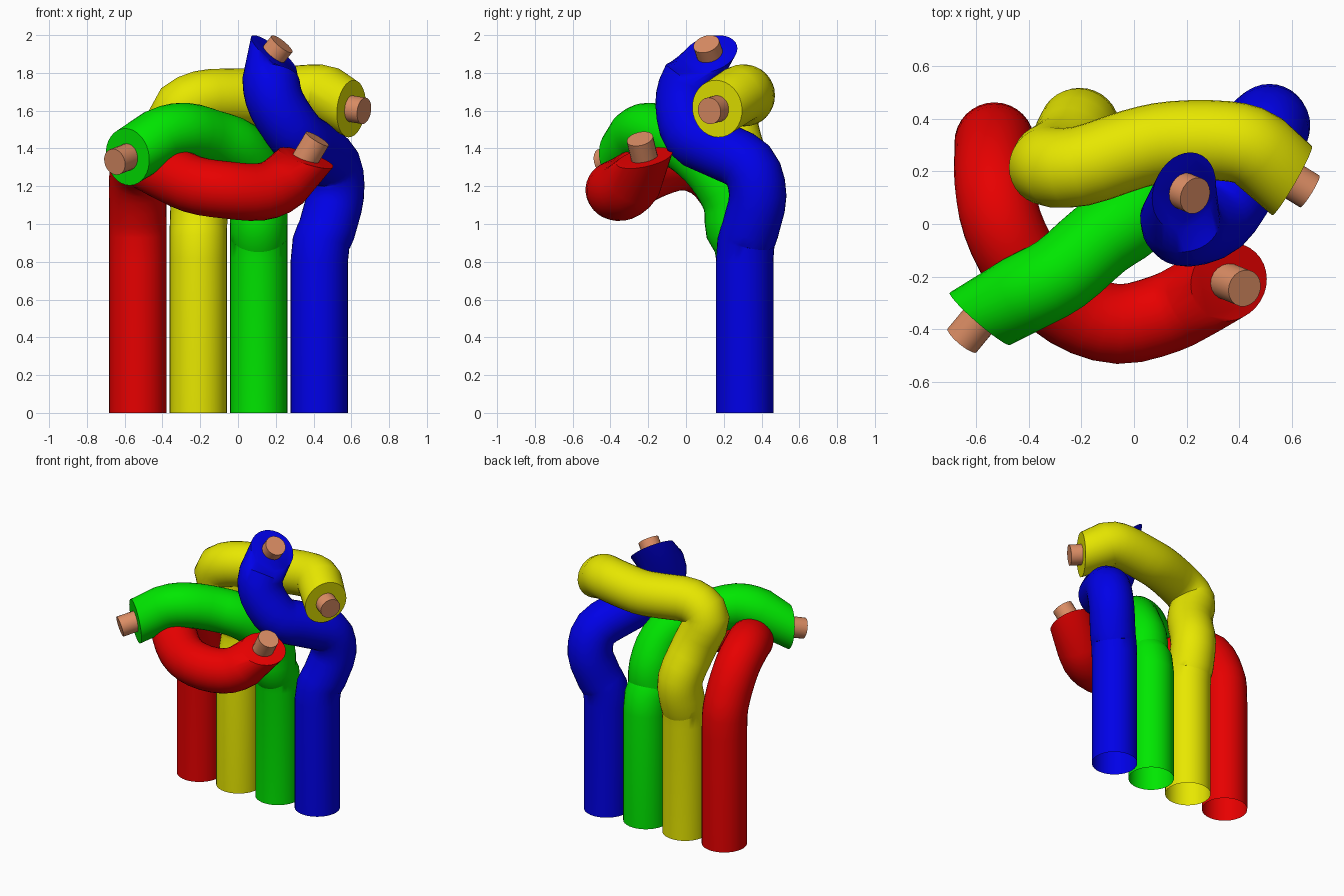
import bpy, bmesh, math
from mathutils import Vector

if "Cube" in bpy.data.objects:
    bpy.data.objects.remove(bpy.data.objects["Cube"])

R, CORE_R, SIDES = 0.152, 0.071, 32


def material(name, rgb):
    m = bpy.data.materials.new(name)
    m.diffuse_color = (*rgb, 1)
    m.use_nodes = True
    m.node_tree.nodes["Principled BSDF"].inputs["Base Color"].default_value = m.diffuse_color
    return m


copper = material("copper", (0.72, 0.27, 0.13))


def smooth_path(pts, steps=3):
    """Catmull-Rom through the points; the last span stays straight."""
    out = []
    for i in range(len(pts) - 2):
        a, b, c, d = pts[max(i - 1, 0)], pts[i], pts[i + 1], pts[i + 2]
        n = 1 if i == 0 else steps
        for k in range(n):
            t = k / n
            out.append(0.5 * (2 * b + (c - a) * t + (2 * a - 5 * b + 4 * c - d) * t * t
                              + (3 * b - 3 * c + d - a) * t ** 3))
    return out + pts[-2:]


def sweep(name, path, radius, sides, mat, end_normal):
    """Round tube, open at the start and capped at the end; the last ring faces end_normal."""
    bm = bmesh.new()
    tang = [(path[min(i + 1, len(path) - 1)] - path[max(i - 1, 0)]).normalized()
            for i in range(len(path))]
    tang[0] = (path[1] - path[0]).normalized()
    tang[-1] = end_normal
    if len(path) > 2:
        tang[1] = tang[0]
    side = tang[0].orthogonal().normalized()
    rings, prev = [], tang[0]
    for p, t in zip(path, tang):
        side = prev.rotation_difference(t) @ side
        side = (side - t * side.dot(t)).normalized()
        up = t.cross(side)
        rings.append([bm.verts.new(p + radius * (math.cos(a) * side + math.sin(a) * up))
                      for a in (2 * math.pi * k / sides for k in range(sides))])
        prev = t
    for r, s in zip(rings, rings[1:]):
        for k in range(sides):
            j = (k + 1) % sides
            bm.faces.new((r[k], r[j], s[j], s[k]))
    bm.faces.new(rings[-1])
    me = bpy.data.meshes.new(name)
    bm.to_mesh(me)
    bm.free()
    me.materials.append(mat)
    ob = bpy.data.objects.new(name, me)
    bpy.context.collection.objects.link(ob)
    bpy.ops.object.select_all(action='DESELECT')
    ob.select_set(True)
    bpy.context.view_layer.objects.active = ob
    bpy.ops.object.shade_smooth_by_angle(angle=math.radians(40))


def wire(colour, rgb, x, bends, normal, core_dir, core_len):
    """Insulated wire rising from the floor, with a bare core at its tip."""
    n, c = Vector(normal).normalized(), Vector(core_dir).normalized()
    pts = [Vector((x, 0.31, 0))] + [Vector(b) for b in bends]
    sweep(colour + "_insulation", smooth_path(pts), R, SIDES, material(colour, rgb), n)
    tip = pts[-1]
    sweep(colour + "_wire_core", [tip - c * 0.04, tip + c * core_len], CORE_R, 20, copper, c)


wire("red", (0.8, 0, 0), -0.53,
     [(-0.53, 0.31, 0.82), (-0.53, 0.28, 1.04), (-0.53, 0.16, 1.25), (-0.5, 0, 1.33),
      (-0.41, -0.17, 1.29), (-0.24, -0.32, 1.21), (-0.06, -0.38, 1.18),
      (0.12, -0.34, 1.17), (0.24, -0.28, 1.22), (0.36, -0.22, 1.35)],
     (0.3, -0.2, 0.9), (0.5, -0.2, 0.84), 0.12)

wire("yellow", (0.8, 0.8, 0), -0.21,
     [(-0.21, 0.31, 0.82), (-0.21, 0.34, 0.97), (-0.21, 0.365, 1.15), (-0.26, 0.27, 1.37),
      (-0.325, 0.22, 1.57), (-0.2, 0.22, 1.66), (0, 0.285, 1.67), (0.15, 0.315, 1.67),
      (0.35, 0.315, 1.69), (0.47, 0.28, 1.685), (0.6, 0.165, 1.61)],
     (0.87, -0.5, -0.1), (0.85, -0.52, -0.14), 0.08)

wire("green", (0, 0.8, 0), 0.11,
     [(0.11, 0.31, 0.82), (0.11, 0.255, 0.97), (0.11, 0.24, 1.12), (0.09, 0.15, 1.28),
      (0, 0.03, 1.4), (-0.13, -0.06, 1.45), (-0.28, -0.19, 1.49), (-0.42, -0.265, 1.46),
      (-0.585, -0.36, 1.355)],
     (-0.65, -0.75, -0.12), (-0.62, -0.75, -0.24), 0.11)

wire("blue", (0, 0, 0.8), 0.43,
     [(0.43, 0.31, 0.8), (0.47, 0.34, 0.97), (0.515, 0.38, 1.15), (0.5, 0.33, 1.31),
      (0.4, 0.16, 1.4), (0.31, 0.03, 1.47), (0.205, -0.01, 1.63), (0.175, 0.02, 1.76),
      (0.19, 0.125, 1.9)],
     (0.6, -0.25, 0.75), (0.6, -0.25, 0.75), 0.07)
